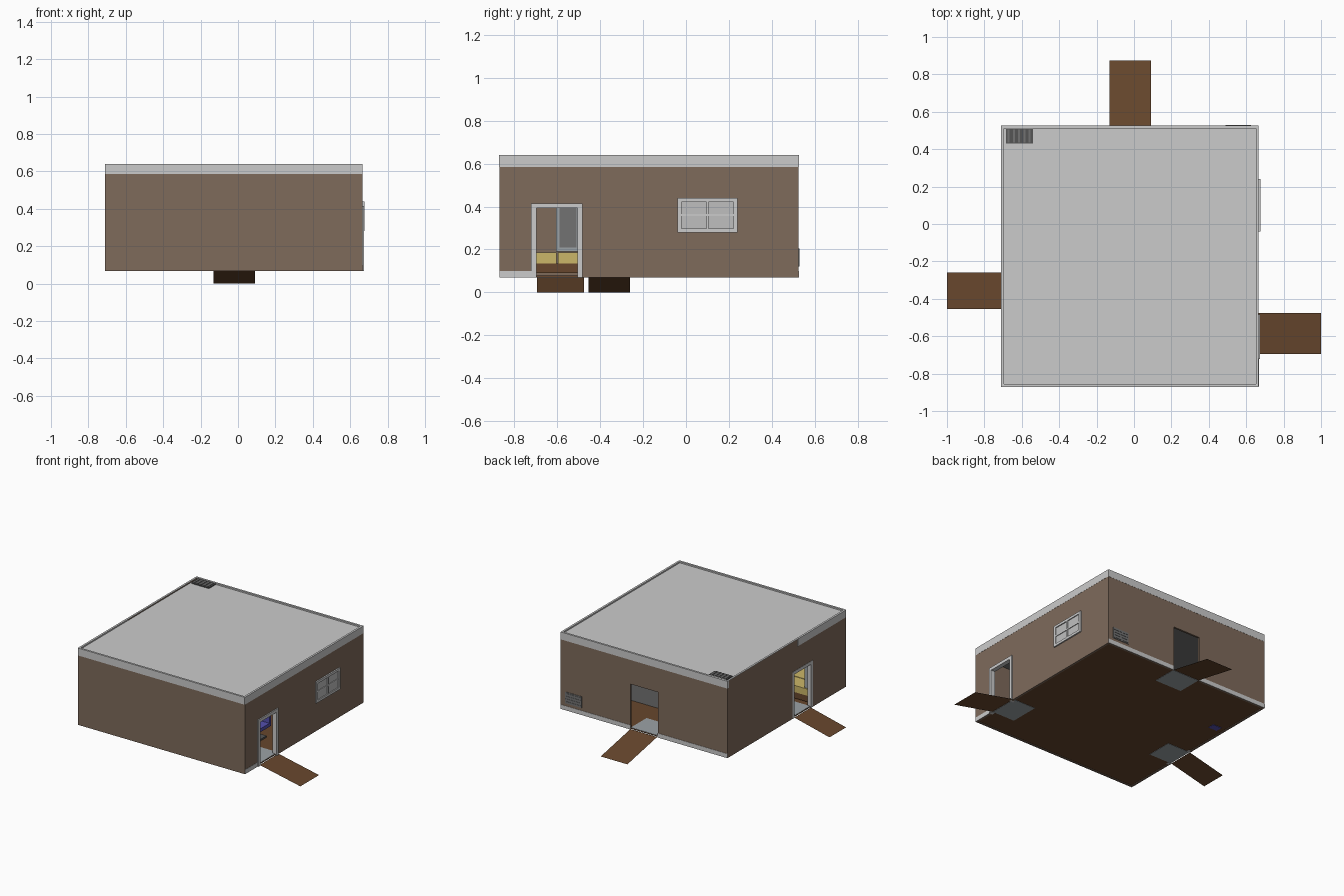
import bpy

if "Cube" in bpy.data.objects:
    bpy.data.objects.remove(bpy.data.objects["Cube"])


def mat(name, r, g, b):
    m = bpy.data.materials.new(name)
    m.diffuse_color = (r, g, b, 1)
    m.use_nodes = True
    m.node_tree.nodes["Principled BSDF"].inputs["Base Color"].default_value = m.diffuse_color
    return m


WALL = mat("tan_wall", .21, .145, .105)
TRIM = mat("pale_grey_trim", .6, .6, .6)
WOOD = mat("brown_wood", .135, .062, .026)
DARK = mat("dark_grate", .09, .09, .09)
VENT = mat("mid_grey", .17, .17, .17)
STEEL = mat("steel_grey", .33, .36, .38)
YELLOW = mat("yellow_cushion", .6, .47, .14)
BLUE = mat("blue_fabric", .09, .08, .42)
GLASS = mat("window_pane", .52, .52, .52)


def mesh(name, verts, faces, m):
    me = bpy.data.meshes.new(name)
    me.from_pydata(verts, [], faces)
    me.materials.append(m)
    ob = bpy.data.objects.new(name, me)
    bpy.context.collection.objects.link(ob)
    return ob


def box(name, x0, x1, y0, y1, z0, z1, m):
    v = [(x, y, z) for x in (x0, x1) for y in (y0, y1) for z in (z0, z1)]
    f = [(0, 1, 3, 2), (4, 6, 7, 5), (0, 4, 5, 1), (2, 3, 7, 6), (0, 2, 6, 4), (1, 5, 7, 3)]
    return mesh(name, v, f, m)


# Overall shell limits
X0, X1, Y0, Y1 = -.71, .665, -.87, .525
ZB, ZW, ZT, T = .068, .585, .64, .014


def side_box(name, side, a0, a1, z0, z1, d0, d1, m):
    """Box on a wall: a = distance along the wall, d = depth outward from its face."""
    if side == "right":
        return box(name, X1 + d0, X1 + d1, a0, a1, z0, z1, m)
    if side == "left":
        return box(name, X0 - d1, X0 - d0, a0, a1, z0, z1, m)
    if side == "back":
        return box(name, a0, a1, Y1 + d0, Y1 + d1, z0, z1, m)
    return box(name, a0, a1, Y0 - d1, Y0 - d0, z0, z1, m)


# Walls, each split around its door opening
def wall(side, a0, a1, door=None, top=.405):
    if not door:
        side_box(side + "_wall", side, a0, a1, ZB, ZW, -T, 0, WALL)
        return
    side_box(side + "_wall_a", side, a0, door[0], ZB, ZW, -T, 0, WALL)
    side_box(side + "_wall_b", side, door[1], a1, ZB, ZW, -T, 0, WALL)
    side_box(side + "_wall_over_door", side, door[0], door[1], top, ZW, -T, 0, WALL)


DOORS = {"right": (-.71, -.495), "left": (-.465, -.25), "back": (-.135, .09)}
wall("front", X0, X1)
wall("back", X0, X1, DOORS["back"])
wall("left", Y0 + T, Y1 - T, DOORS["left"])
wall("right", Y0 + T, Y1 - T, DOORS["right"])

# Floor, ceiling and roof with a low rim
box("floor", X0 + .003, X1 - .003, Y0 + .003, Y1 - .003, .072, .078, WOOD)
box("ceiling", X0 + T, X1 - T, Y0 + T, Y1 - T, .575, .58, VENT)
box("roof_deck", X0 + T, X1 - T, Y0 + T, Y1 - T, .61, .63, TRIM)
for s, a0, a1 in (("front", X0, X1), ("back", X0, X1),
                  ("right", Y0 + T, Y1 - T), ("left", Y0 + T, -.3)):
    side_box(s + "_roof_band", s, a0, a1, ZW, ZT, -T, .001, TRIM)
side_box("left_upper_wall", "left", -.3, Y1 - T, ZW, ZT - .003, -T, 0, WALL)
side_box("left_roof_rim", "left", -.3, Y1 - T, ZT - .003, ZT, -T, 0, TRIM)
box("roof_grate", -.685, -.54, .43, .51, .63, .637, DARK)
for i in range(5):
    box("roof_grate_slat", -.675 + i * .028, -.665 + i * .028, .435, .505, .637, .64, VENT)

# Pale skirting strips
for s, a0, a1 in (("back", X0, -.135), ("back", .09, X1), ("right", Y0, -.72)):
    side_box(s + "_skirting", s, a0, a1, ZB, .1, 0, .002, TRIM)

# Door frames
for s, depth in (("right", .008), ("left", .002)):
    a0, a1 = DOORS[s]
    side_box(s + "_frame_jamb_a", s, a0 - .012, a0 + .012, ZB, .415, -.025, depth, TRIM)
    side_box(s + "_frame_jamb_b", s, a1 - .012, a1 + .012, ZB, .415, -.025, depth, TRIM)
    side_box(s + "_frame_head", s, a0 + .012, a1 - .012, .392, .415, -.025, depth, TRIM)

# Ramps: single sloping sheets
Z = .07
mesh("right_ramp", [(X1, -.695, Z), (1, -.695, 0), (1, -.475, 0), (X1, -.475, Z)], [(0, 1, 2, 3)], WOOD)
mesh("left_ramp", [(X0, -.455, Z), (X0, -.26, Z), (-1, -.26, 0), (-1, -.455, 0)], [(0, 1, 2, 3)], WOOD)
mesh("back_ramp", [(-.13, Y1, Z), (.09, Y1, Z), (.09, .875, 0), (-.13, .875, 0)], [(0, 1, 2, 3)], WOOD)

# Steel threshold plates inside the doors, showing through the floor
for s, a0, a1 in (("right", -.695, -.475), ("left", -.455, -.26), ("back", -.13, .09)):
    side_box(s + "_threshold_plate", s, a0, a1, .07, .08, -.19, -.005, STEEL)

# Window with 2 x 2 panes
side_box("window_pane", "right", -.03, .23, .29, .43, 0, .003, GLASS)
for a0, a1, z0, z1 in ((-.04, -.022, .28, .44), (.222, .24, .28, .44), (-.022, .222, .28, .298),
                       (-.022, .222, .422, .44), (.095, .105, .298, .422)):
    side_box("window_frame", "right", a0, a1, z0, z1, 0, .01, TRIM)
for a0, a1 in ((-.022, .095), (.105, .222)):
    side_box("window_crossbar", "right", a0, a1, .355, .365, .003, .008, TRIM)

# Wall vent beside the back door
side_box("wall_vent", "back", .49, .625, .12, .205, 0, .003, VENT)
for i in range(4):
    side_box("wall_vent_slat", "back", .495, .62, .128 + i * .02, .136 + i * .02, .003, .005, VENT)

# Bunk with yellow cushion and a grey locker door behind it
box("bunk_base", -.69, -.38, -.85, -.48, .09, .135, WOOD)
box("bunk_cushion_a", -.69, -.38, -.85, -.603, .135, .185, YELLOW)
box("bunk_cushion_b", -.69, -.38, -.597, -.48, .135, .185, YELLOW)
box("locker", -.695, -.64, -.605, -.48, .19, .42, STEEL)
box("locker_panel", -.64, -.635, -.59, -.51, .21, .4, VENT)


# Blue chairs
def chair(x, y):
    box("chair_foot", x - .04, x + .04, y - .04, y + .04, .078, .09, DARK)
    box("chair_post", x - .01, x + .01, y - .01, y + .01, .09, .16, DARK)
    box("chair_seat", x - .06, x + .06, y - .06, y + .06, .16, .185, BLUE)
    box("chair_back", x - .06, x + .06, y + .045, y + .06, .185, .3, BLUE)


chair(.42, -.36)
chair(-.6, .11)
box("blue_patch_under_floor", -.66, -.59, .08, .13, .069, .073, BLUE)

# Cabinets along the walls
for x0, x1, y0, y1, h, m in ((.47, .64, .17, .33, .24, STEEL), (.47, .64, -.2, -.04, .22, STEEL),
                             (0, .18, -.85, -.72, .24, WOOD), (-.69, -.6, -.22, -.06, .24, WOOD),
                             (.12, .36, .0, .16, .3, VENT)):
    box("cabinet", x0, x1, y0, y1, .078, h, m)
